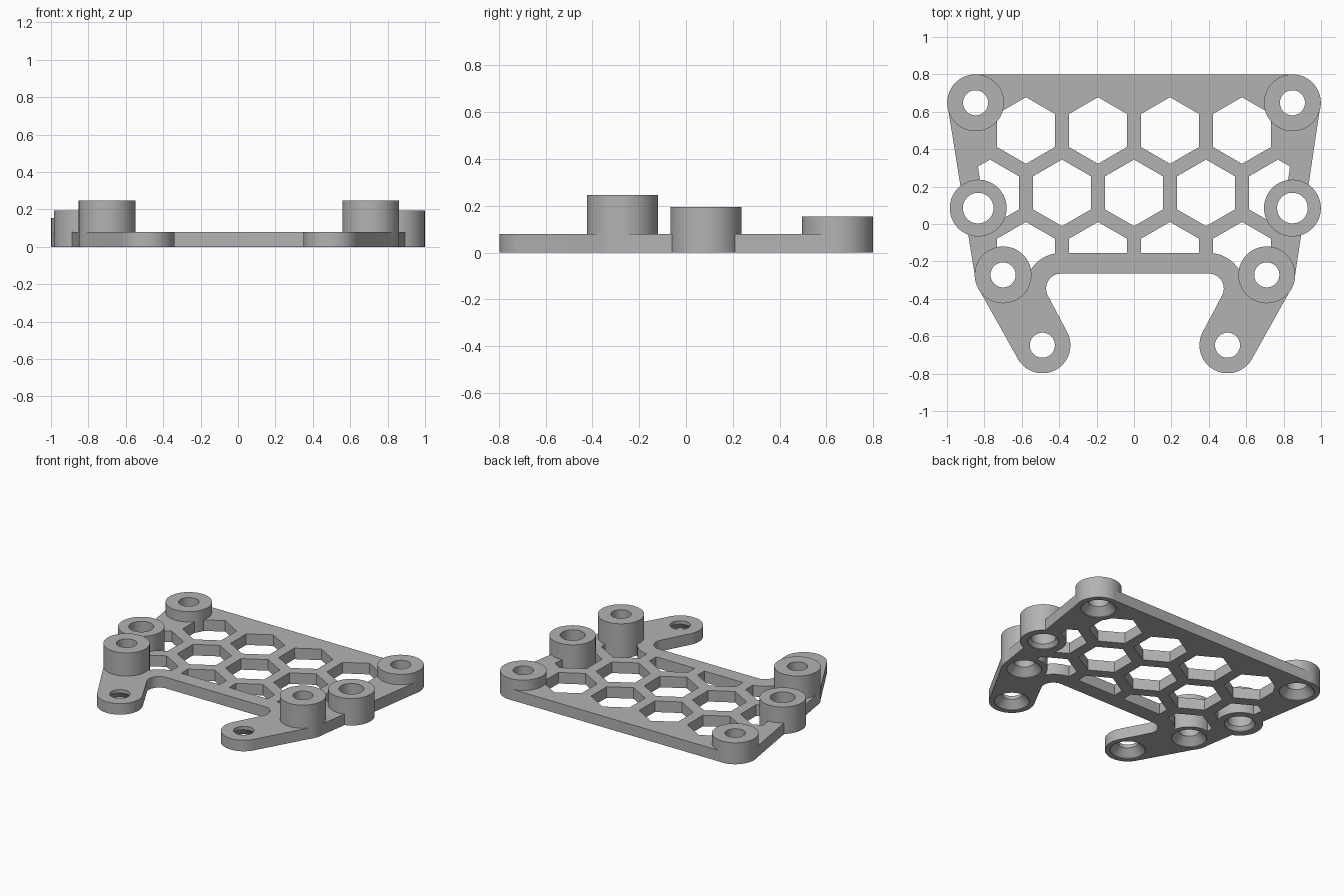
import bpy, bmesh
from math import cos, sin, radians, sqrt

if "Cube" in bpy.data.objects:
    bpy.data.objects.remove(bpy.data.objects["Cube"], do_unlink=True)

grey = bpy.data.materials.new("plain grey")
grey.use_nodes = True
colour = (0.45, 0.45, 0.45, 1)
grey.diffuse_color = colour
grey.node_tree.nodes["Principled BSDF"].inputs["Base Color"].default_value = colour

PLATE = 0.08
BOSS_R = 0.152
LUG_R = 0.15
HOLE_R = 0.067

# Mount centres as (half spacing, x shift, y)
BACK = (0.847, 0.0, 0.648)
MID = (0.84, 0.007, 0.085)
FRONT = (0.705, 0.005, -0.272)
LUG = (0.495, 0.005, -0.648)
FILLET = (0.395, 0.005, -0.345)


def place(mount, side):
    half, shift, y = mount
    return side * half + shift, y


def arc(mount, side, r, start, end, steps=24):
    """Arc given for the +x side and mirrored for the other."""
    x, y = place(mount, side)
    angles = [radians(start + (end - start) * i / steps) for i in range(steps + 1)]
    return [(x + side * r * cos(a), y + r * sin(a)) for a in angles]


def ring(x, y, r, count=64, turn=0):
    angles = [radians(turn + 360 * i / count) for i in range(count)]
    return [(x + r * cos(a), y + r * sin(a)) for a in angles]


def add_stack(bm, loops):
    """Closed solid through loops of (points, z) with equal counts."""
    rows = [[bm.verts.new((x, y, z)) for x, y in pts] for pts, z in loops]
    bm.faces.new(rows[0][::-1])
    bm.faces.new(rows[-1])
    for low, high in zip(rows, rows[1:]):
        for i in range(len(low)):
            j = (i + 1) % len(low)
            bm.faces.new((low[i], low[j], high[j], high[i]))


def solid(name, stacks):
    bm = bmesh.new()
    for loops in stacks:
        add_stack(bm, loops)
    bmesh.ops.recalc_face_normals(bm, faces=bm.faces)
    mesh = bpy.data.meshes.new(name)
    bm.to_mesh(mesh)
    bm.free()
    mesh.materials.append(grey)
    obj = bpy.data.objects.new(name, mesh)
    bpy.context.collection.objects.link(obj)
    return obj


def combine(target, tool, operation):
    """Apply a boolean and discard the tool."""
    mod = target.modifiers.new(operation.lower(), "BOOLEAN")
    mod.operation = operation
    mod.solver = "EXACT"
    mod.object = tool
    bpy.ops.object.select_all(action="DESELECT")
    bpy.context.view_layer.objects.active = target
    target.select_set(True)
    bpy.ops.object.modifier_apply(modifier=mod.name)
    bpy.data.objects.remove(tool, do_unlink=True)


# Plate outline: rounded corners, two lugs and a filleted notch between them
def outline_half(side):
    return (arc(BACK, side, LUG_R, 90, -8.3)
            + arc(FRONT, side, LUG_R, -8.3, -29.2, 8)
            + arc(LUG, side, LUG_R, -29.2, -209.2, 40)
            + arc(FILLET, side, 0.08, -29.2, 90))


outline = outline_half(1) + outline_half(-1)[::-1]
plate = solid("mounting_plate", [[(outline, 0), (outline, PLATE)]])


# Honeycomb openings, limited to the window inside the rim
def window_half(side):
    corners = [(side * 0.89, 0.69), (side * 0.75, -0.27)]
    return corners + arc(FILLET, side, 0.19, 28, 90)


PITCH = 0.385
hexes = []
for row, offsets in enumerate([(-1.5, -0.5, 0.5, 1.5), (-2, -1, 0, 1, 2), (-1.5, -0.5, 0.5, 1.5)]):
    y = 0.5 - row * PITCH * sqrt(3) / 2
    for k in offsets:
        hexagon = ring(k * PITCH, y, 0.178, 6, 30)
        hexes.append([(hexagon, -0.1), (hexagon, 0.3)])
window = window_half(1) + window_half(-1)[::-1]
openings = solid("honeycomb_cutter", hexes)
combine(openings, solid("window_cutter", [[(window, -0.05), (window, 0.2)]]), "INTERSECT")
combine(plate, openings, "DIFFERENCE")

# Round standoffs of three heights
for mount, height in ((BACK, 0.155), (MID, 0.195), (FRONT, 0.247)):
    for side in (1, -1):
        circle = ring(*place(mount, side), BOSS_R)
        combine(plate, solid("standoff", [[(circle, 0), (circle, height)]]), "UNION")

# Screw holes, countersunk from below
for mount, bore, sink, depth in ((BACK, HOLE_R, 0.115, 0.055), (MID, 0.082, 0.102, 0.03),
                                 (FRONT, HOLE_R, 0.115, 0.055), (LUG, HOLE_R, 0.115, 0.055)):
    for side in (1, -1):
        x, y = place(mount, side)
        wide, narrow = ring(x, y, sink), ring(x, y, bore)
        drill = solid("drill", [[(wide, -0.05), (wide, 0.005), (narrow, depth), (narrow, 0.4)]])
        combine(plate, drill, "DIFFERENCE")

bpy.ops.object.select_all(action="DESELECT")
bpy.context.view_layer.objects.active = plate
plate.select_set(True)
bpy.ops.object.shade_smooth_by_angle(angle=radians(30))
